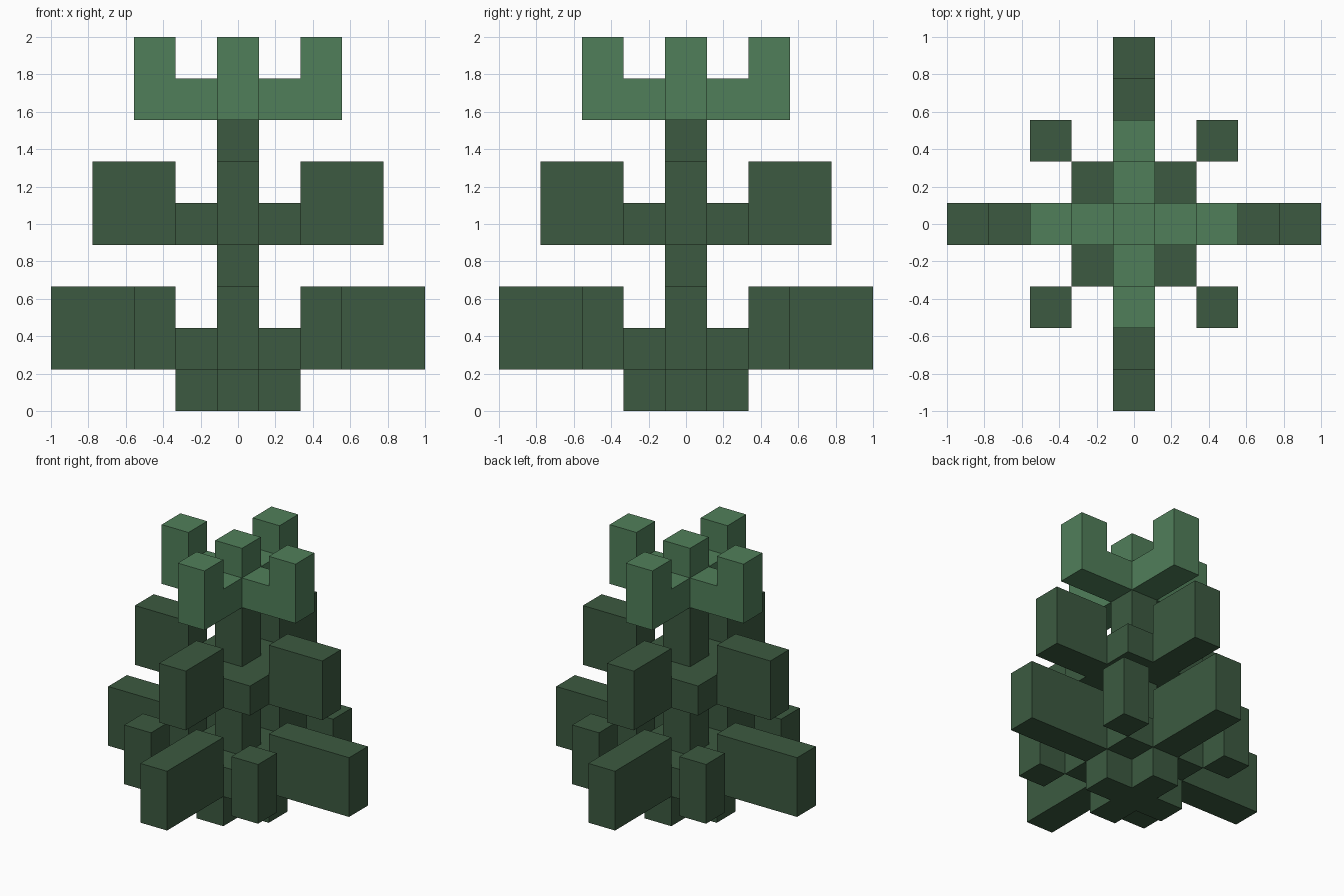
import bpy, bmesh
from mathutils import Vector

if "Cube" in bpy.data.objects:
    bpy.data.objects.remove(bpy.data.objects["Cube"])

U = 2 / 9  # block size


def material(name, color):
    m = bpy.data.materials.new(name)
    m.diffuse_color = (*color, 1)
    m.use_nodes = True
    m.node_tree.nodes["Principled BSDF"].inputs["Base Color"].default_value = m.diffuse_color
    return m


DARK = material("dark green", (0.045, 0.102, 0.052))
LIGHT = material("light green", (0.081, 0.212, 0.102))


def arms(radii, layer):
    """Four mirrored arms made of blocks at the given distances."""
    return {c for r in radii
            for c in ((r, 0, layer), (-r, 0, layer), (0, r, layer), (0, -r, layer))}


def corners(r, layer):
    """Four mirrored diagonal blocks."""
    return {(sx * r, sy * r, layer) for sx in (-1, 1) for sy in (-1, 1)}


parts = {
    # central stem
    "trunk": (DARK, {(0, 0, k) for k in range(7)}),
    # cross-shaped foot
    "base": (DARK, arms([1], 0)),
    # widest tier, with raised arm ends and diagonal posts
    "lower_branches": (DARK, arms(range(1, 5), 1) | arms(range(2, 5), 2)
                       | corners(1, 1) | corners(2, 1) | corners(2, 2)),
    # middle tier
    "middle_branches": (DARK, arms(range(1, 4), 4) | arms([2, 3], 5) | corners(1, 4)),
    # pale new growth at the tip
    "crown": (LIGHT, arms([1, 2], 7) | arms([2], 8) | {(0, 0, 7), (0, 0, 8)}),
}
filled = set().union(*(cells for _, cells in parts.values()))


def build(name, mat, cells):
    """Skin the blocks, leaving out faces buried between neighbours."""
    bm = bmesh.new()
    for cell in sorted(cells):
        centre = Vector((cell[0], cell[1], cell[2] + 0.5))
        for axis in range(3):
            for sign in (-1, 1):
                n = Vector((0, 0, 0))
                n[axis] = sign
                if tuple(int(c + d) for c, d in zip(cell, n)) in filled:
                    continue
                a = Vector((0, 0, 0))
                a[(axis + 1) % 3] = 0.5
                b = n.cross(a)
                mid = centre + n * 0.5
                bm.faces.new([bm.verts.new((mid + o) * U)
                              for o in (-a - b, a - b, a + b, b - a)])
    bmesh.ops.remove_doubles(bm, verts=bm.verts, dist=0.001)
    mesh = bpy.data.meshes.new(name)
    bm.to_mesh(mesh)
    bm.free()
    mesh.materials.append(mat)
    bpy.context.collection.objects.link(bpy.data.objects.new(name, mesh))


for name, (mat, cells) in parts.items():
    build(name, mat, cells)
